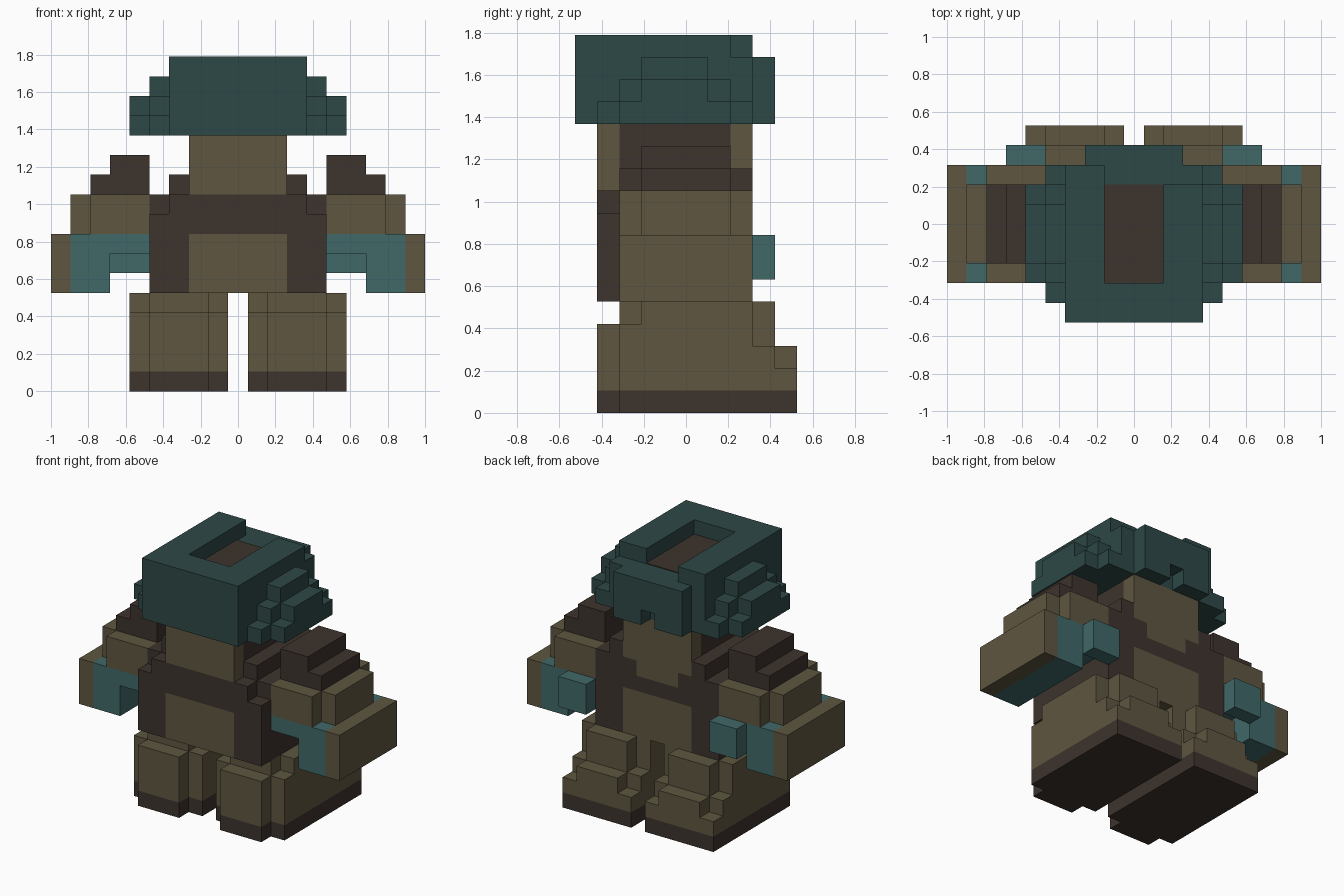
import bpy
import bmesh
from mathutils import Matrix, Vector

default = bpy.data.objects.get("Cube")
if default:
    bpy.data.objects.remove(default, do_unlink=True)

U = 2 / 19  # edge of one block


def srgb(*channels):
    return [((c / 255 + 0.055) / 1.055) ** 2.4 for c in channels] + [1]


def make_material(name, colour):
    mat = bpy.data.materials.new(name)
    mat.use_nodes = True
    mat.diffuse_color = colour
    mat.node_tree.nodes["Principled BSDF"].inputs["Base Color"].default_value = colour
    return mat


KHAKI = make_material("khaki", srgb(94, 86, 64))
BROWN = make_material("dark brown", srgb(61, 51, 45))
HOOD = make_material("dark teal", srgb(45, 72, 70))
TEAL = make_material("light teal", srgb(65, 104, 104))


def blocks(name, mat, boxes, sides=(1,)):
    """Boxes as (x0, x1, y0, y1, z0, z1) in block units, mirrored per side."""
    for side in sides:
        label = name if len(sides) == 1 else ("left_" if side > 0 else "right_") + name
        bm = bmesh.new()
        for x0, x1, y0, y1, z0, z1 in boxes:
            centre = Vector((side * (x0 + x1), y0 + y1, z0 + z1)) * U / 2
            size = Vector((x1 - x0, y1 - y0, z1 - z0)) * U
            bmesh.ops.create_cube(bm, size=1, matrix=Matrix.Translation(centre) @ Matrix.Diagonal(size).to_4x4())
        mesh = bpy.data.meshes.new(label)
        bm.to_mesh(mesh)
        bm.free()
        mesh.materials.append(mat)
        bpy.context.collection.objects.link(bpy.data.objects.new(label, mesh))


BOTH = (1, -1)

# Legs: columns of blocks (x0, x1, y0, y1, height) standing on a dark sole
columns = [(1.5, 4.5, -4, -3, 4), (1.5, 4.5, -3, 4, 5), (1.5, 4.5, 4, 5, 3)]
for x in (0.5, 4.5):
    columns += [(x, x + 1, -3, -2, 4), (x, x + 1, -2, 3, 5),
                (x, x + 1, 3, 4, 3), (x, x + 1, 4, 5, 2)]
blocks("leg", KHAKI, [c[:4] + (1, c[4]) for c in columns], BOTH)
blocks("sole", BROWN, [c[:4] + (0, 1) for c in columns], BOTH)

# Torso: belly core with a dark vest around it
blocks("belly", KHAKI, [(-2.5, 2.5, -4, 3, 5, 8)])
blocks("vest_chest", BROWN, [(-2.5, 2.5, -4, 3, 8, 9), (-2.5, 2.5, -4, 2, 9, 10)])
blocks("vest_side", BROWN, [
    (2.5, 4.5, -4, 3, 5, 9),
    (2.5, 3.5, -4, 3, 9, 10),
    (3.5, 4.5, -3, 3, 9, 10),
    (1.5, 2.5, 2, 3, 9, 10),
    (2.5, 3.5, -3, 3, 10, 11),
], BOTH)

# Neck: pale front and back, dark sides
blocks("neck_front", KHAKI, [(-2.5, 2.5, -4, -3, 10, 13)])
blocks("neck_core", BROWN, [(-2.5, 2.5, -3, 2, 10, 13)])
blocks("neck_back", KHAKI, [(-2.5, 2.5, 2, 3, 10, 13), (-1.5, 1.5, 2, 3, 9, 10)])

# Arms
blocks("sleeve", TEAL, [(4.5, 8.5, -3, 3, 7, 8), (6.5, 8.5, -3, 3, 5, 7)], BOTH)
blocks("elbow_block", TEAL, [(4.5, 6.5, 3, 4, 6, 8)], BOTH)
blocks("outer_arm", KHAKI, [(8.5, 9.5, -3, 3, 5, 8)], BOTH)
blocks("shoulder", KHAKI, [(4.5, 7.5, -3, 3, 8, 10), (7.5, 8.5, -2, 2, 8, 10)], BOTH)
blocks("shoulder_pad", BROWN, [(4.5, 7.5, -2, 2, 10, 11), (4.5, 6.5, -2, 2, 11, 12)], BOTH)

# Head: main block, raised rim open at the back, notched back panel
blocks("head", HOOD, [(-3.5, 3.5, -5, 3, 13, 16)])
blocks("head_rim", HOOD, [
    (-3.5, 3.5, -5, -3, 16, 17),
    (-3.5, -1.5, -3, 3, 16, 17),
    (1.5, 3.5, -3, 2, 16, 17),
])
blocks("head_back", HOOD, [(-2.5, 2.5, 3, 4, 14, 16), (-2.5, -0.5, 3, 4, 13, 14), (0.5, 2.5, 3, 4, 13, 14)])
blocks("crown_floor", BROWN, [(-1.5, 1.5, -3, 2, 16, 16.05)])

# Stepped flaps on the sides of the head
blocks("head_flap", HOOD, [
    (3.5, 4.5, -4, 3, 13, 14),
    (3.5, 4.5, -3, 2, 14, 15),
    (3.5, 4.5, -2, 1, 15, 16),
    (4.5, 5.5, -3, 2, 13, 14),
    (4.5, 5.5, -2, 1, 14, 15),
], BOTH)
